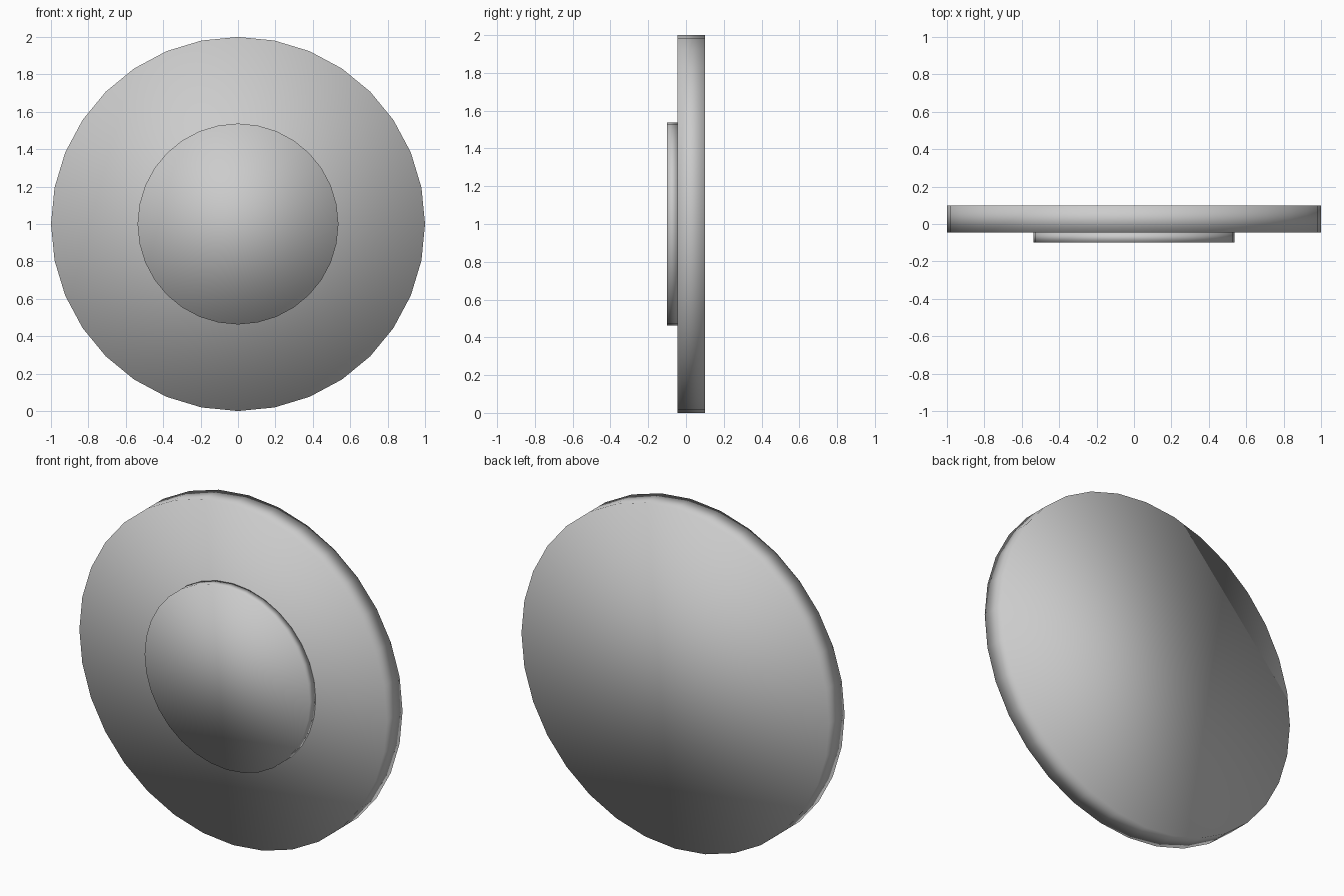
import bpy
from math import radians

if "Cube" in bpy.data.objects:
    bpy.data.objects.remove(bpy.data.objects["Cube"])


def disc(name, radius, y_front, y_back):
    """32-sided smooth-shaded disc lying in the XZ plane."""
    bpy.ops.mesh.primitive_cylinder_add(
        vertices=32, radius=radius, depth=y_back - y_front,
        location=(0, (y_front + y_back) / 2, 1), rotation=(radians(90), 0, 0))
    obj = bpy.context.object
    obj.name = name
    bpy.ops.object.shade_smooth()
    return obj


# Large back plate
disc("back_plate", 1.0, -0.045, 0.10)

# Smaller raised disc on the front
disc("front_disc", 0.537, -0.10, -0.045)
